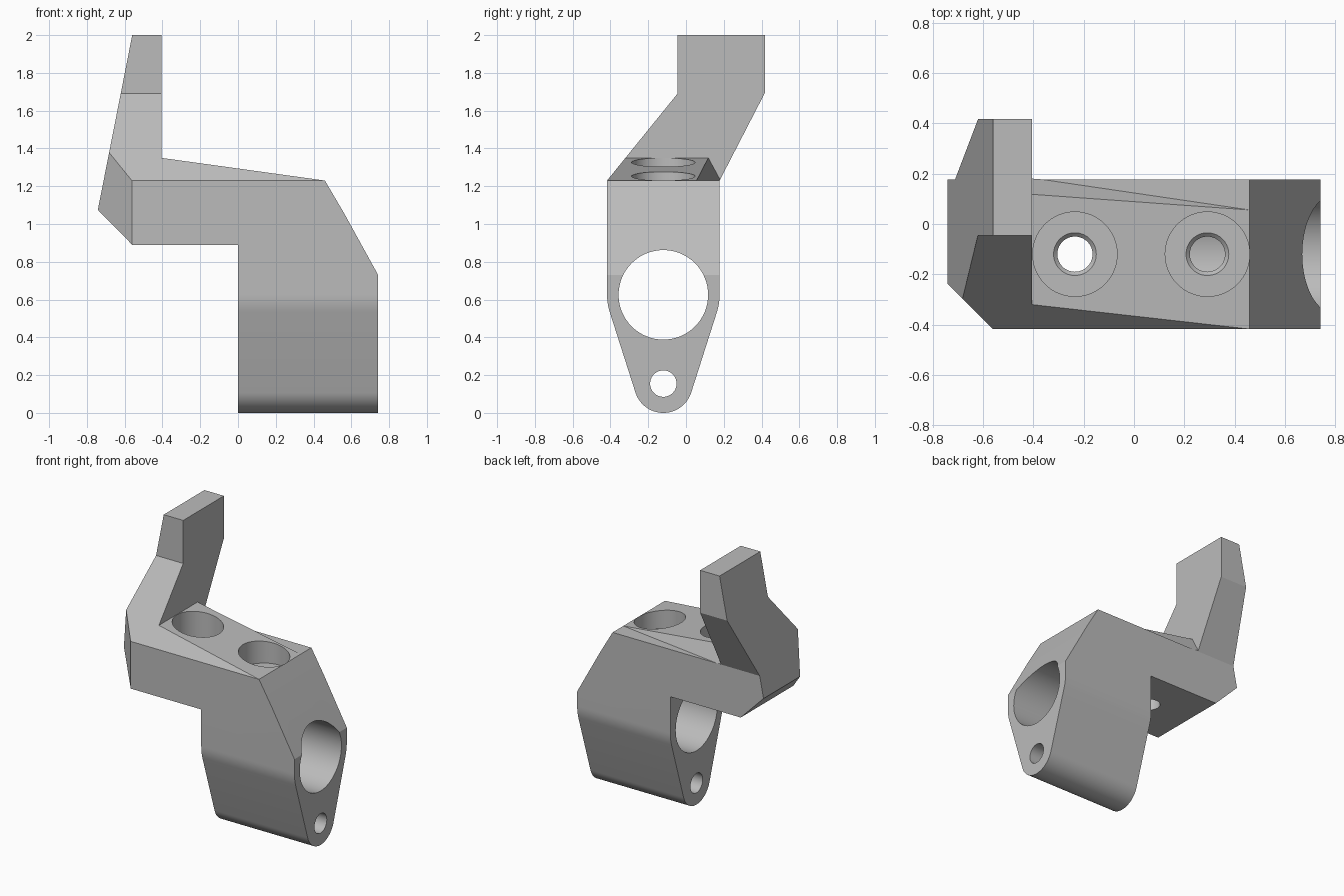
import bpy, bmesh
from math import sin, cos, radians, asin, degrees
from mathutils import Matrix, Vector

cube = bpy.data.objects.get("Cube")
if cube:
    bpy.data.objects.remove(cube, do_unlink=True)

MID = -0.12      # y of the bore and screw axis
HALF = 0.298     # half depth of the body


def finish(name, bm):
    bmesh.ops.recalc_face_normals(bm, faces=bm.faces)
    mesh = bpy.data.meshes.new(name)
    bm.to_mesh(mesh)
    bm.free()
    obj = bpy.data.objects.new(name, mesh)
    bpy.context.collection.objects.link(obj)
    return obj


def prism(name, points, sweep):
    """Extrude a closed outline of 3D points along a vector."""
    bm = bmesh.new()
    face = bm.faces.new([bm.verts.new(p) for p in points])
    extruded = bmesh.ops.extrude_face_region(bm, geom=[face])
    moved = [v for v in extruded["geom"] if isinstance(v, bmesh.types.BMVert)]
    bmesh.ops.translate(bm, verts=moved, vec=Vector(sweep))
    # keep the starting cap so the solid is closed
    if not face.is_valid or len([e for e in bm.edges if len(e.link_faces) == 1]):
        bmesh.ops.holes_fill(bm, edges=[e for e in bm.edges if e.is_boundary])
    return finish(name, bm)


def cone(name, r1, r2, start, end):
    """Round solid from start to end."""
    a, b = Vector(start), Vector(end)
    turn = (b - a).to_track_quat('Z', 'Y').to_matrix().to_4x4()
    bm = bmesh.new()
    bmesh.ops.create_cone(bm, cap_ends=True, segments=64, radius1=r1, radius2=r2,
                          depth=(b - a).length,
                          matrix=Matrix.Translation((a + b) / 2) @ turn)
    return finish(name, bm)


def combine(target, tool, operation):
    mod = target.modifiers.new("cut", 'BOOLEAN')
    mod.operation, mod.solver, mod.object = operation, 'EXACT', tool
    bpy.ops.object.select_all(action='DESELECT')
    bpy.context.view_layer.objects.active = target
    target.select_set(True)
    bpy.ops.object.modifier_apply(modifier=mod.name)
    bpy.data.objects.remove(tool, do_unlink=True)


# Front outline swept through the depth
front = [(0, -0.1), (0.742, -0.1), (0.742, 0.73), (0.56, 1.06), (0.46, 1.23),
         (-0.405, 1.35), (-0.405, 2), (-0.56, 2), (-0.742, 1.075), (-0.56, 0.89), (0, 0.89)]
bracket = prism("clamp_bracket", [(x, -0.7, z) for x, z in front], (0, 1.4, 0))

# Side outline: small foot arc, tangent flanks, upright body, leaning arm
foot_z, foot_r, bore_z = 0.155, 0.155, 0.625
tilt = degrees(asin((HALF - foot_r) / (bore_z - foot_z)))


def arc(z, r, a, b, n):
    angles = [radians(a + (b - a) * i / n) for i in range(n + 1)]
    return [(MID + r * cos(t), z + r * sin(t)) for t in angles]


side = arc(bore_z, HALF, 180, 180 + tilt, 6)
side += arc(foot_z, foot_r, 180 + tilt, 360 - tilt, 32)
side += arc(bore_z, HALF, 360 - tilt, 360, 6)
side += [(MID + HALF, 1.23), (0.418, 1.695), (0.418, 2.2),
         (-0.045, 2.2), (-0.045, 1.69), (MID - HALF, 1.23)]
combine(bracket, prism("side_outline", [(-1, y, z) for y, z in side], (2, 0, 0)), 'INTERSECT')

# Vertical chamfer on the front corner under the arm
corner = [(-0.4, -0.58), (-0.9, -0.08), (-0.9, -0.58)]
combine(bracket, prism("corner_cut", [(x, y, 0.5) for x, y in corner], (0, 0, 2)), 'DIFFERENCE')

# Tapering cut behind the raised wedge
behind = [(0.183, 1.23), (0.053, 1.47), (0.8, 1.47), (0.8, 1.23)]
combine(bracket, prism("wedge_cut", [(-0.405, y, z) for y, z in behind],
                       (1, -0.147, 0)), 'DIFFERENCE')

# Large bore and small pivot hole
for z, r in ((bore_z, 0.237), (foot_z, 0.07)):
    combine(bracket, cone("bore", r, r, (-0.1, MID, z), (0.9, MID, z)), 'DIFFERENCE')

# Counterbored screw holes with a small countersink
for x in (-0.235, 0.292):
    for r1, r2, low, high in ((0.168, 0.168, 1.11, 1.6),
                              (0.07, 0.105, 1.095, 1.13),
                              (0.07, 0.07, 0.7, 1.2)):
        combine(bracket, cone("screw_hole", r1, r2, (x, MID, low), (x, MID, high)), 'DIFFERENCE')

# Grey finish and edge-aware smoothing
grey = bpy.data.materials.new("plain_grey")
grey.use_nodes = True
grey.diffuse_color = (0.5, 0.5, 0.5, 1)
grey.node_tree.nodes["Principled BSDF"].inputs["Base Color"].default_value = (0.5, 0.5, 0.5, 1)
bracket.data.materials.clear()
bracket.data.materials.append(grey)
bpy.ops.object.select_all(action='DESELECT')
bracket.select_set(True)
bpy.context.view_layer.objects.active = bracket
bpy.ops.object.shade_smooth_by_angle(angle=radians(25))
